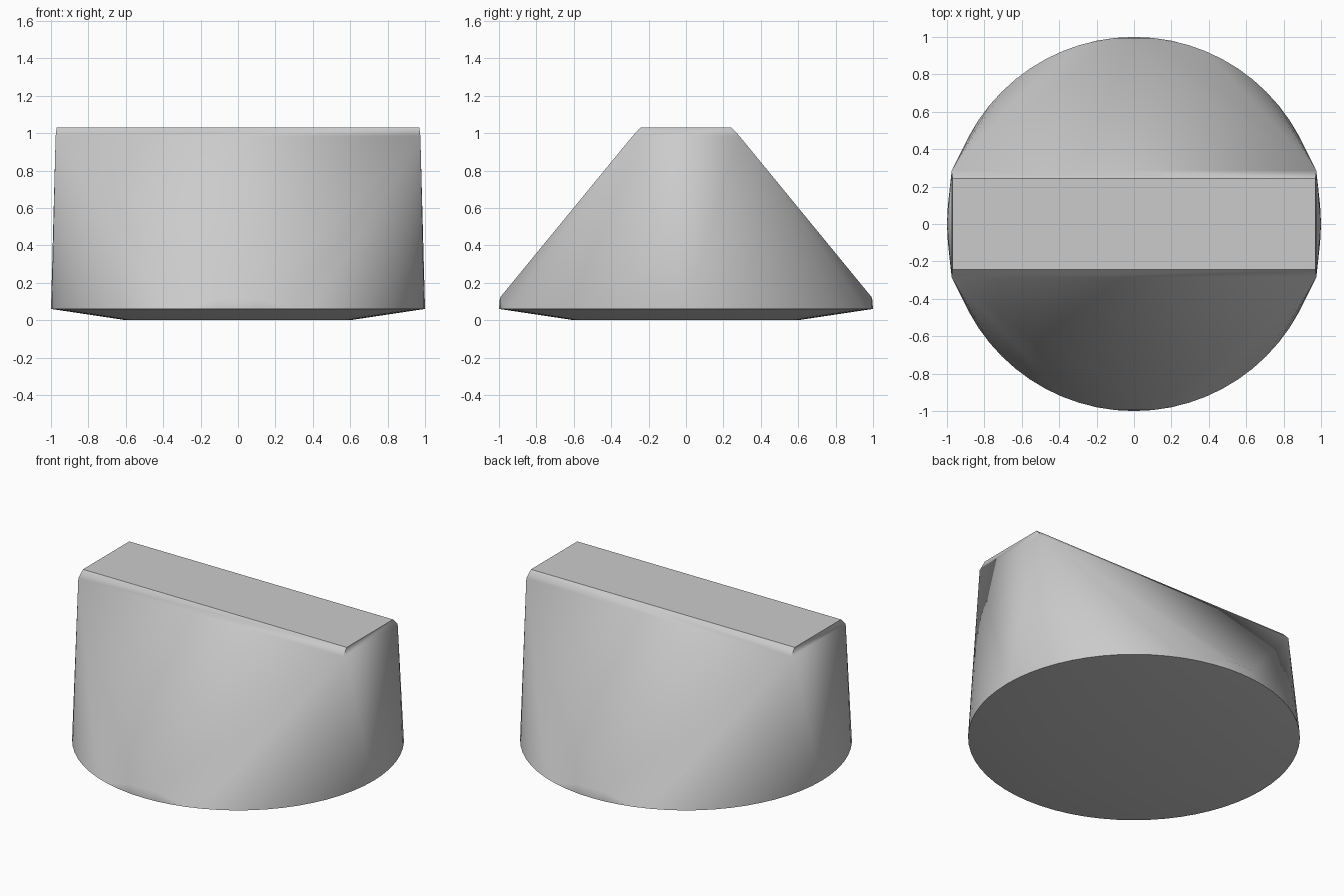
import bpy
import bmesh
from math import cos, sin, tau, radians

cube = bpy.data.objects.get("Cube")
if cube:
    bpy.data.objects.remove(cube, do_unlink=True)

# Plain grey finish
grey = bpy.data.materials.new("light grey")
grey.use_nodes = True
colour = (0.6, 0.6, 0.6, 1.0)
grey.diffuse_color = colour
grey.node_tree.nodes["Principled BSDF"].inputs["Base Color"].default_value = colour

SEGMENTS = 64


def ring(radius, z):
    return [(radius * cos(tau * i / SEGMENTS), radius * sin(tau * i / SEGMENTS), z)
            for i in range(SEGMENTS)]


def rectangle(x, y, z):
    return [(sx * x, sy * y, z) for sx in (-1, 1) for sy in (-1, 1)]


# Shallow round base, small front and back lips, and a chamfered top bar
points = ring(0.6, 0) + ring(1, 0.06)
points += rectangle(0.098, 0.995, 0.12)
points += rectangle(0.975, 0.285, 0.985)
points += rectangle(0.97, 0.243, 1.03)

# Skin stretched over the base and the bar
bm = bmesh.new()
for p in points:
    bm.verts.new(p)
hull = bmesh.ops.convex_hull(bm, input=bm.verts[:])
bmesh.ops.delete(bm, geom=[v for v in bm.verts if not v.link_faces], context='VERTS')
bmesh.ops.dissolve_limit(bm, angle_limit=radians(0.2), verts=bm.verts[:], edges=bm.edges[:])
bmesh.ops.recalc_face_normals(bm, faces=bm.faces[:])

mesh = bpy.data.meshes.new("wedge_body")
bm.to_mesh(mesh)
bm.free()
mesh.materials.append(grey)
body = bpy.data.objects.new("wedge_body", mesh)
bpy.context.collection.objects.link(body)

# Smooth sides with crisp edges on the bar and rim
bpy.ops.object.select_all(action='DESELECT')
body.select_set(True)
bpy.context.view_layer.objects.active = body
bpy.ops.object.shade_smooth_by_angle(angle=radians(30))
